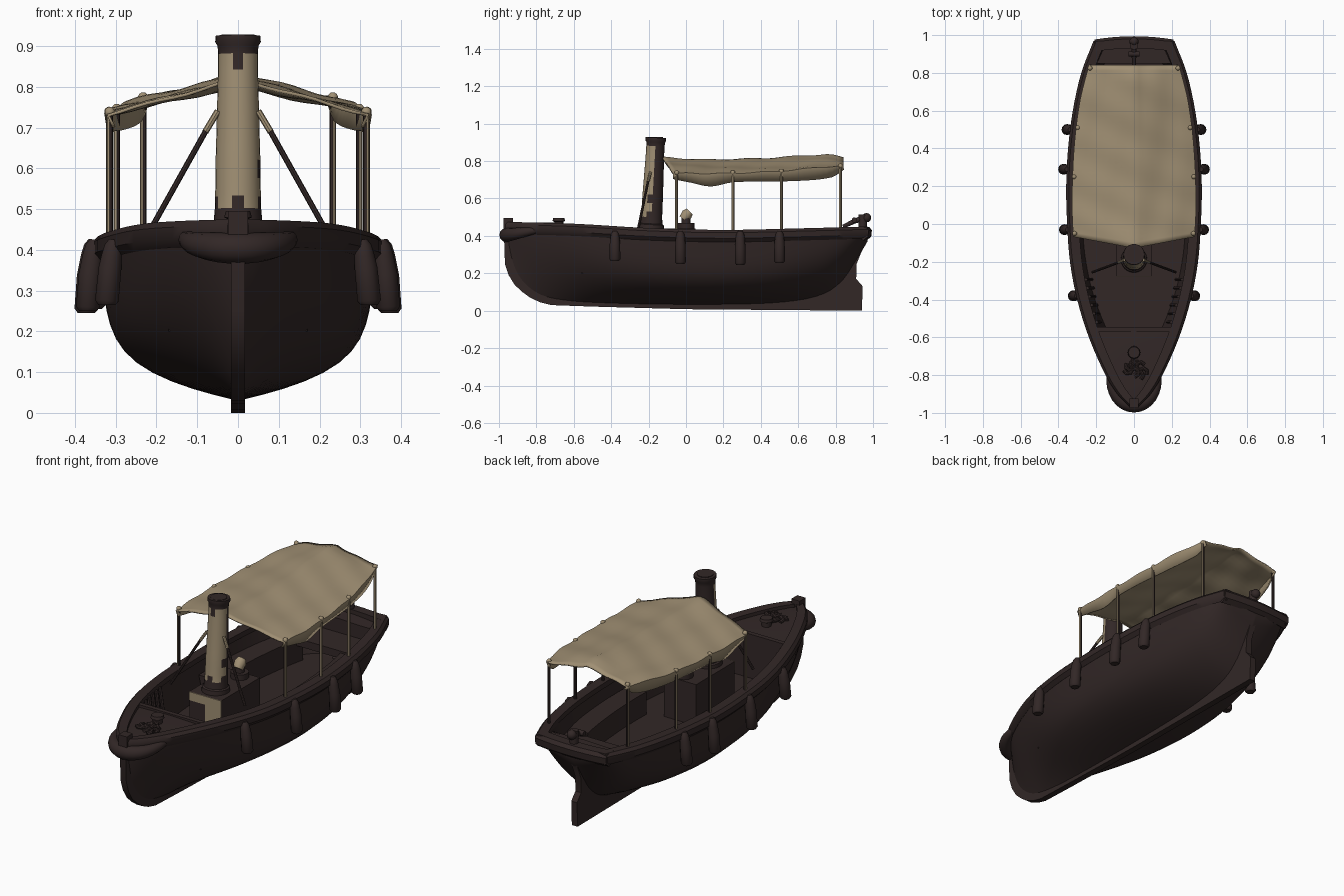
import bpy, bmesh, math, random
from mathutils import Vector

random.seed(4)
if "Cube" in bpy.data.objects:
    bpy.data.objects.remove(bpy.data.objects["Cube"], do_unlink=True)


def material(name, rgb):
    mat = bpy.data.materials.new(name)
    mat.use_nodes = True
    mat.diffuse_color = (*rgb, 1)
    bsdf = next(n for n in mat.node_tree.nodes if n.type == 'BSDF_PRINCIPLED')
    bsdf.inputs["Base Color"].default_value = (*rgb, 1)
    bsdf.inputs["Roughness"].default_value = 0.9
    return mat


DARK = material("dark_brown", (.032, .0205, .0197))
TAN = material("canvas_tan", (.35, .275, .172))


def finish(name, bm, mat):
    bmesh.ops.recalc_face_normals(bm, faces=bm.faces)
    mesh = bpy.data.meshes.new(name)
    bm.to_mesh(mesh)
    bm.free()
    obj = bpy.data.objects.new(name, mesh)
    bpy.context.collection.objects.link(obj)
    mesh.materials.append(mat)
    bpy.ops.object.select_all(action='DESELECT')
    obj.select_set(True)
    bpy.context.view_layer.objects.active = obj
    bpy.ops.object.shade_smooth_by_angle(angle=math.radians(40))
    return obj


def loft(name, sections, mat, closed=True):
    """Skin a row of matching cross-sections."""
    bm = bmesh.new()
    rows = [[bm.verts.new(p) for p in s] for s in sections]
    n = len(rows[0])
    for a, b in zip(rows, rows[1:]):
        for i in range(n if closed else n - 1):
            j = (i + 1) % n
            bm.faces.new((a[i], a[j], b[j], b[i]))
    if closed:
        bm.faces.new(rows[0])
        bm.faces.new(rows[-1])
    return finish(name, bm, mat)


def tube(name, path, radii, mat, sides=12):
    """Round rod through the path; one radius or one per point."""
    path = [Vector(p) for p in path]
    if not isinstance(radii, list):
        radii = [radii] * len(path)
    rings = []
    for i, p in enumerate(path):
        d = (path[min(i + 1, len(path) - 1)] - path[max(i - 1, 0)]).normalized()
        side = d.cross(Vector((0, 1, 0) if abs(d.z) > .7 else (0, 0, 1))).normalized()
        up = side.cross(d)
        angles = [math.tau * k / sides for k in range(sides)]
        rings.append([p + radii[i] * (side * math.cos(a) + up * math.sin(a)) for a in angles])
    return loft(name, rings, mat)


def box(name, lo, hi, mat):
    corners = [[(x, y, z) for x, z in ((lo[0], lo[2]), (hi[0], lo[2]), (hi[0], hi[2]), (lo[0], hi[2]))]
               for y in (lo[1], hi[1])]
    return loft(name, corners, mat)


def ball(name, center, r, mat):
    bm = bmesh.new()
    bmesh.ops.create_uvsphere(bm, u_segments=10, v_segments=7, radius=r)
    bmesh.ops.translate(bm, verts=bm.verts, vec=center)
    return finish(name, bm, mat)


def paint(obj, mat, rule):
    """Give a second colour to the faces that satisfy the rule."""
    obj.data.materials.append(mat)
    for face in obj.data.polygons:
        face.material_index = int(rule(face.normal, face.center))


def table(*pts):
    """Smooth curve through (y, value) pairs."""
    def f(y):
        y = min(max(y, pts[0][0]), pts[-1][0])
        i = next(k for k in range(len(pts) - 1) if y <= pts[k + 1][0])
        slope = lambda k: ((pts[min(k + 1, len(pts) - 1)][1] - pts[max(k - 1, 0)][1]) /
                           (pts[min(k + 1, len(pts) - 1)][0] - pts[max(k - 1, 0)][0]))
        (a, va), (b, vb) = pts[i], pts[i + 1]
        t, h = (y - a) / (b - a), b - a
        return ((2*t**3 - 3*t*t + 1) * va + (t**3 - 2*t*t + t) * h * slope(i)
                + (3*t*t - 2*t**3) * vb + (t**3 - t*t) * h * slope(i + 1))
    return f


def span(a, b, n):
    return [a + (b - a) * i / n for i in range(n + 1)]


# Hull shape: half width, rail height, keel height and fullness along y
width = table((-.965, .012), (-.9, .075), (-.8, .137), (-.6, .225), (-.4, .287), (-.2, .325),
              (0, .34), (.2, .345), (.4, .335), (.6, .31), (.8, .265), (.97, .2))
sheer = table((-.965, .465), (-.6, .455), (-.2, .432), (.2, .422), (.6, .43), (.97, .44))
keel = table((-.965, .36), (-.95, .24), (-.92, .165), (-.86, .1), (-.75, .05), (-.4, .034),
             (.3, .032), (.6, .05), (.75, .09), (.84, .16), (.9, .25), (.97, .37))
fullness = table((-.965, 1), (-.9, 1.4), (-.6, 2.6), (-.3, 4.6), (.1, 6), (.4, 5.4), (.7, 3.6), (.97, 2.8))
FLOOR = .22


def reach(y, t):
    return width(y) * (1 - (1 - t) ** fullness(y)) * (.865 + .135 * t)


def hull_section(y):
    k, s = keel(y), sheer(y)
    half = [(reach(y, (i / 14) ** 1.7), k + (s - k) * (i / 14) ** 1.7) for i in range(1, 15)]
    f = min(max(FLOOR, k + .04), s - .02)
    half += [(max(width(y) - .04, .003), s),
             (max(reach(y, (f - k) / (s - k)) - .035, .002), f)]
    return [(0, y, k)] + [(x, y, z) for x, z in half] + [(-x, y, z) for x, z in reversed(half)]


stations = span(-.965, -.82, 10) + span(-.78, .7, 26) + span(.74, .97, 9)
loft("hull", [hull_section(y) for y in stations], DARK)

# Stem, keel and rudder in one thin plate
profile = [(-.975, .46), (-.968, .25), (-.948, .19), (-.916, .138), (-.875, .1), (-.834, .07),
           (-.78, .045), (-.72, .03), (-.5, .022), (0, .008), (.94, 0), (.945, .13), (.91, .17),
           (.912, .25), (.965, .38), (.85, .25), (.72, .12), (.5, .07), (-.7, .07), (-.85, .15),
           (-.92, .26), (-.93, .46)]
loft("keel_and_rudder", [[(x, y, z) for y, z in profile] for x in (-.017, .017)], DARK)

# Gunwale rails, bow ribs and side benches
for side, label in ((1, "left"), (-1, "right")):
    rail = []
    for y in stations:
        w, s = width(y), sheer(y)
        inner = max(w - .05, .001)
        rail.append([(side * x, y, z) for x, z in
                     ((inner, s - .02), (inner, s + .008), (w, s + .01), (w + .014, s - .005),
                      (w + .014, s - .035), (w - .004, s - .055))])
    loft(label + "_gunwale", rail, DARK)
    for i in range(6):
        y = -.52 + i * .045
        x = side * (width(y) - .055)
        tube(label + "_rib", [(x * .88, y, FLOOR), (x, y, sheer(y) - .01)], .009, DARK, 6)
    bench = []
    for y in span(.08, .72, 8):
        w = width(y) - .055
        bench.append([(side * x, y, z) for x, z in ((w - .11, FLOOR), (w - .11, .34), (w, .34), (w - .03, FLOOR))])
    loft(label + "_bench", bench, DARK)
box("stern_bench", (-.19, .68, .31), (.19, .85, .35), DARK)
loft("stern_rail", [[(x, .96 - .4 * x * x + dy, z) for dy, z in
                     ((-.03, .4), (-.03, .448), (.02, .448), (.034, .43), (.03, .395), (.005, .375))]
                    for x in span(-.21, .21, 8)], DARK)


# Fore and aft decks
def deck(name, a, b, drop):
    rows = []
    for y in span(a, b, 8):
        w, z = max(width(y) - .02, .004), sheer(y) - drop
        rows.append([(-w, y, z - .02), (w, y, z - .02), (w, y, z), (0, y, z + .008), (-w, y, z)])
    loft(name, rows, DARK)


deck("foredeck", -.95, -.56, .012)
deck("aft_deck", .85, .96, .02)
box("foredeck_beam", (-.215, -.57, .41), (.215, -.545, .457), DARK)
box("foredeck_bulkhead", (-.17, -.56, .2), (.17, -.55, .43), DARK)
box("aft_bulkhead", (-.18, .85, .3), (.18, .86, .42), DARK)
box("stem_head", (-.025, -.975, .4), (.025, -.925, .495), DARK)

# Foredeck bollard and tangled rope
tube("bollard", [(0, -.68, z) for z in (.44, .475, .48, .495)], [.024, .024, .034, .03], DARK)
for i in range(9):
    a, r = random.uniform(0, math.tau), random.uniform(.02, .065)
    x, y = r * math.cos(a), -.765 + .75 * r * math.sin(a)
    loop = [(x + .022 * math.cos(a + k), y + .022 * math.sin(a + k), .457 + .006 * math.sin(k)) for k in range(5)]
    tube("rope_loop", loop, .01, DARK, 8)

# Rope fender wrapped around the bow
arc = [math.pi * i / 16 for i in range(17)]
tube("bow_fender", [(.128 * math.cos(a), -.8 - .16 * math.sin(a), .43 - .026 * math.sin(a)) for a in arc],
     [.017 + .021 * math.sin(a) for a in arc], DARK)

# Hanging side fenders
for y, bottom in ((-.38, .265), (-.03, .25), (.29, .245), (.5, .255)):
    for side in (1, -1):
        x = width(y) + .03
        heights = [bottom, bottom + .01, bottom + .09, .385, .41, .425]
        tube("side_fender", [(side * (x - .14 * max(0, z - .3)), y, z) for z in heights],
             [.021, .029, .028, .025, .021, .012], DARK)

# Boiler casing with tan patches on its front
box("boiler_casing", (-.095, -.275, .21), (.095, .05, .44), DARK)
box("casing_upper_patch", (-.095, -.279, .395), (0, -.274, .44), TAN)
box("casing_lower_patch", (0, -.279, .23), (.095, -.274, .44), TAN)

# Funnel, tan on its forward half below a dark rim
levels = [(.43, .07), (.46, .068), (.465, .06), (.5, .057), (.53, .056), (.575, .0555), (.62, .055),
          (.65, .054), (.84, .049), (.88, .049), (.9, .05), (.91, .056), (.925, .055)]
funnel = tube("funnel", [(0, -.187 + .055 * (z - .45), z) for z, r in levels], [r for z, r in levels], DARK, 24)


def funnel_tan(normal, center):
    if center.z > .84:
        return center.z < .88 and normal.y < .12 and abs(normal.x) > .28
    if center.z > .65:
        return normal.y < .12
    if .575 < center.z < .62:
        return normal.y < -.05 and normal.x < .8
    if center.z > .53:
        return normal.y < -.05
    return center.z > .5 and .3 < abs(normal.x) < .9 and normal.y < 0


paint(funnel, TAN, funnel_tan)
tube("funnel_mouth", [(0, -.162, .924), (0, -.162, .928)], .04, DARK, 20)

# Funnel stays
for side in (1, -1):
    top, mid, low = Vector((side * .05, -.19, .74)), Vector((side * .08, -.203, .69)), Vector((side * .22, -.255, .44))
    tube("stay_upper", [top, mid], .008, TAN, 8)
    tube("stay_lower", [mid, low], .007, DARK, 8)

# Steam whistle
tube("whistle_base", [(.01, 0, .43), (.01, 0, .47)], .045, DARK)
tube("whistle_stem", [(.01, 0, .46), (.01, 0, .5)], .024, DARK)
tube("whistle_cowl", [(.01, -.015, .49), (.01, .005, .515), (.01, .02, .53)], [.024, .03, .022], TAN)

# Canopy with rumpled cloth and side valances
canopy_width = table((-.12, .318), (.1, .325), (.4, .314), (.65, .283), (.84, .235))
ridge = table((-.12, .815), (.1, .803), (.4, .814), (.75, .832), (.84, .815))
edge = table((-.12, .735), (.2, .735), (.5, .742), (.75, .765), (.84, .772))
hem = table((-.12, .705), (.0, .685), (.12, .665), (.25, .688), (.6, .695), (.78, .715), (.84, .755))
cloth = []
for y in span(-.12, .84, 32):
    w, t, row = canopy_width(y), (y + .12) / .96, []
    for u in span(-1, 1, 20):
        rise = (ridge(y) - edge(y)) * (1 - abs(u) ** (1.05 - .15 * t))
        ripple = .006 * math.sin(u * 7 + y * 11) * math.sin(y * 17 - u * 3)
        row.append((u * w, y - .008 + .06 * abs(u) * (1 - t) ** 4 + .01 * t, edge(y) + rise + ripple))
    shift = row[0][1]
    skirt = w - .012
    cloth.append([(-skirt, shift, hem(y))] + row + [(skirt, shift, hem(y))])
canopy = loft("canopy", cloth, TAN, closed=False)
solid = canopy.modifiers.new("cloth_thickness", 'SOLIDIFY')
solid.thickness = .008
solid.offset = 0

# Canopy posts, tan outside and dark inside, with knobs on top
for y in (-.05, .25, .51, .825):
    w = canopy_width(y) - .006
    foot = min(w, width(y) - .015)
    for side in (1, -1):
        post = tube("canopy_post", [(side * foot, y, sheer(y) - .01), (side * w, y, edge(y))], .008, DARK, 8)
        paint(post, TAN, lambda normal, center: side * normal.x - .4 * normal.y > .3)
        ball("post_knob", (side * w, y, edge(y) + .003), .013, TAN)

# Tiller and rudder head on the stern
tube("tiller", [(0, .84, .45), (0, .9, .478), (0, .96, .5)], [.01, .013, .016], DARK)
tube("rudder_head", [(0, .945, .42), (0, .945, .515)], .022, DARK)
tube("tiller_crossbar", [(-.03, .9, .485), (.03, .9, .485)], .014, DARK)
ball("tiller_knob", (0, .965, .497), .025, DARK)
